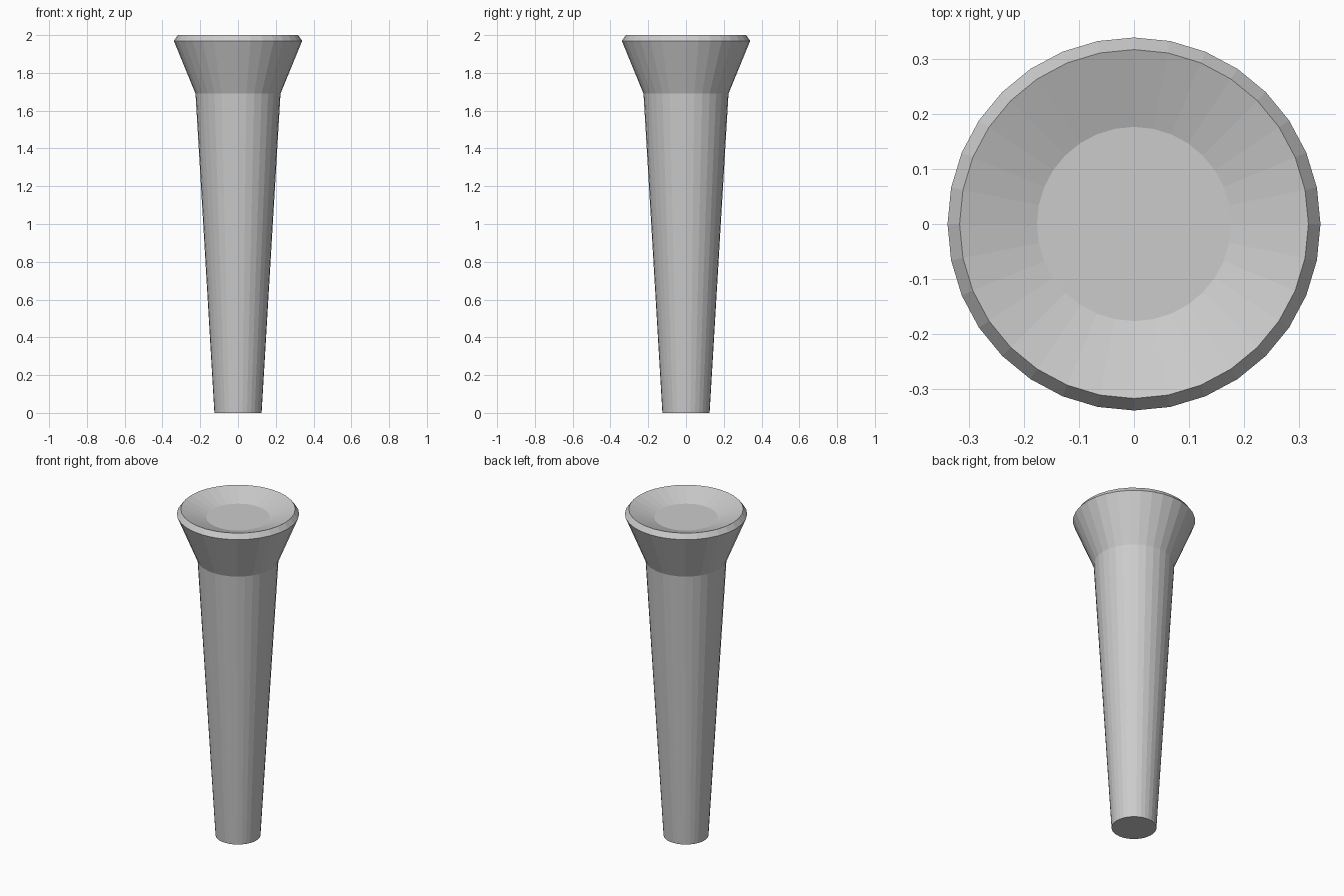
import bpy
import bmesh
import math

cube = bpy.data.objects.get("Cube")
if cube:
    bpy.data.objects.remove(cube, do_unlink=True)

SIDES = 32

# Single plain grey
grey = bpy.data.materials.new("plain grey")
grey.use_nodes = True
colour = (0.6, 0.6, 0.6, 1.0)
grey.diffuse_color = colour
grey.node_tree.nodes["Principled BSDF"].inputs["Base Color"].default_value = colour


def lathe(name, profile):
    """Revolve (radius, height) points around z and cap both ends."""
    bm = bmesh.new()
    rings = []
    for r, z in profile:
        angles = [2 * math.pi * i / SIDES for i in range(SIDES)]
        rings.append([bm.verts.new((r * math.cos(a), r * math.sin(a), z)) for a in angles])
    for low, high in zip(rings, rings[1:]):
        for i in range(SIDES):
            j = (i + 1) % SIDES
            bm.faces.new((low[i], low[j], high[j], high[i]))
    bm.faces.new(reversed(rings[0]))
    bm.faces.new(rings[-1])
    mesh = bpy.data.meshes.new(name)
    bm.to_mesh(mesh)
    bm.free()
    mesh.materials.append(grey)
    obj = bpy.data.objects.new(name, mesh)
    bpy.context.collection.objects.link(obj)
    return obj


# Tapered shaft, flared head, bevelled rim and shallow dished top
lathe("tapered_peg", [
    (0.125, 0.0),
    (0.225, 1.69),
    (0.34, 1.97),
    (0.318, 2.0),
    (0.177, 1.95),
])
